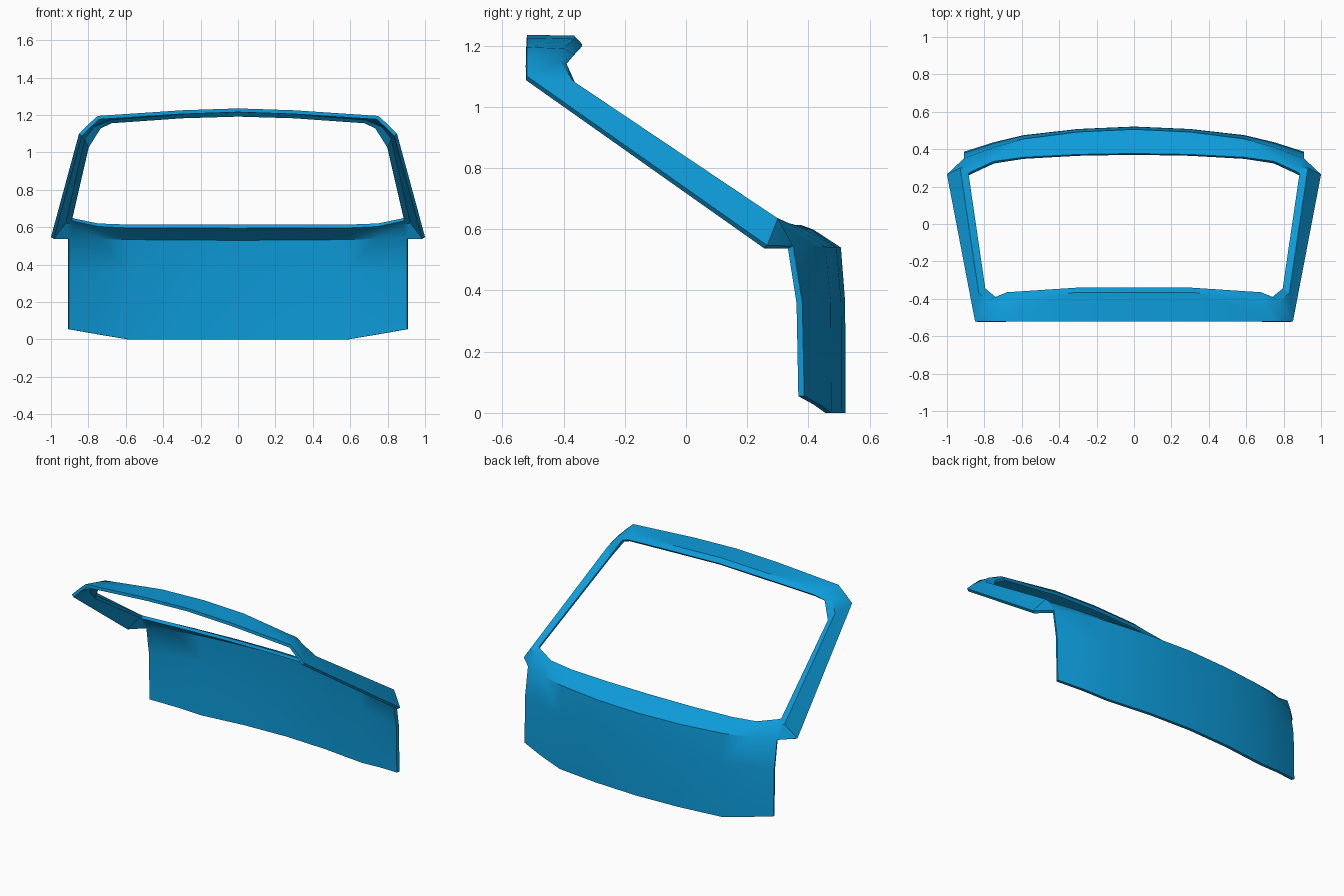
import bpy
import bmesh
from mathutils import Vector

default_cube = bpy.data.objects.get("Cube")
if default_cube:
    bpy.data.objects.remove(default_cube, do_unlink=True)

# Single painted finish
paint = bpy.data.materials.new("blue_paint")
paint.use_nodes = True
blue = (0.004, 0.33, 0.70, 1)
paint.diffuse_color = blue
shader = next(node for node in paint.node_tree.nodes if node.type == "BSDF_PRINCIPLED")
shader.inputs["Base Color"].default_value = blue

# Left half of the window frame, each section: outer edge, crease, inner lip
header_sections = [
    [(0, -.52, 1.235), (0, -.365, 1.232), (0, -.34, 1.205)],
    [(.3, -.52, 1.225), (.3, -.365, 1.222), (.3, -.34, 1.197)],
    [(.75, -.52, 1.195), (.69, -.4, 1.19), (.68, -.365, 1.17)],
    [(.8, -.52, 1.15), (.78, -.41, 1.15), (.74, -.39, 1.14)],
]
pillar_sections = [
    [(.85, -.52, 1.1), (.83, -.37, 1.085), (.795, -.345, 1.04)],
    [(1, .265, .547), (.93, .3, .635), (.885, .27, .65)],
]

# Shelf under the window: skin edge and window edge, crease set between them
shelf_edges = [
    [(.91, .35, .545), (.87, .28, .645)],
    [(.75, .41, .545), (.75, .335, .62)],
    [(.59, .455, .543), (.59, .357, .614)],
    [(.3, .492, .54), (.3, .372, .613)],
    [(0, .506, .54), (0, .377, .613)],
]
shelf_sections = []
for skin_edge, window_edge in shelf_edges:
    skin_edge, window_edge = Vector(skin_edge), Vector(window_edge)
    crease = window_edge.lerp(skin_edge, .3) + Vector((0, 0, .008))
    shelf_sections.append([skin_edge, crease, window_edge])

# Lower skin below the shelf: outward bulge at the middle and bottom rows
skin_bulge = [(.03, .036), (.022, .027), (.018, .02), (.015, .016), (.014, .015)]
bottom_heights = [.055, .027, 0, 0, 0]


def add_strip(bm, upper, lower):
    """Join two rows of vertices with quads."""
    for i in range(len(upper) - 1):
        bm.faces.new((upper[i], lower[i], lower[i + 1], upper[i + 1]))


def build_tailgate(name):
    bm = bmesh.new()
    sections = header_sections + pillar_sections + shelf_sections
    outer, crease, inner = [
        [bm.verts.new(section[row]) for section in sections] for row in range(3)
    ]
    add_strip(bm, crease, outer)
    add_strip(bm, inner, crease)

    top_row = outer[-len(shelf_sections):]
    middle_row, bottom_row = [], []
    for vert, bulge, height in zip(top_row, skin_bulge, bottom_heights):
        x, y, z = vert.co
        middle_row.append(bm.verts.new((x, y + bulge[0], .36)))
        bottom_row.append(bm.verts.new((x, y + bulge[1], height)))
    add_strip(bm, top_row, middle_row)
    add_strip(bm, middle_row, bottom_row)

    mesh = bpy.data.meshes.new(name)
    bm.to_mesh(mesh)
    bm.free()
    mesh.materials.append(paint)
    shell = bpy.data.objects.new(name, mesh)
    bpy.context.collection.objects.link(shell)

    # Shade the half before mirroring and thickening it
    bpy.ops.object.select_all(action="DESELECT")
    shell.select_set(True)
    bpy.context.view_layer.objects.active = shell

    mirror = shell.modifiers.new("other_side", "MIRROR")
    mirror.use_clip = True
    thickness = shell.modifiers.new("sheet_thickness", "SOLIDIFY")
    thickness.thickness = .02
    thickness.offset = -1
    for modifier in (mirror, thickness):
        bpy.ops.object.modifier_apply(modifier=modifier.name)
    bpy.ops.object.shade_smooth_by_angle(angle=.6)
    return shell


build_tailgate("tailgate_shell")
